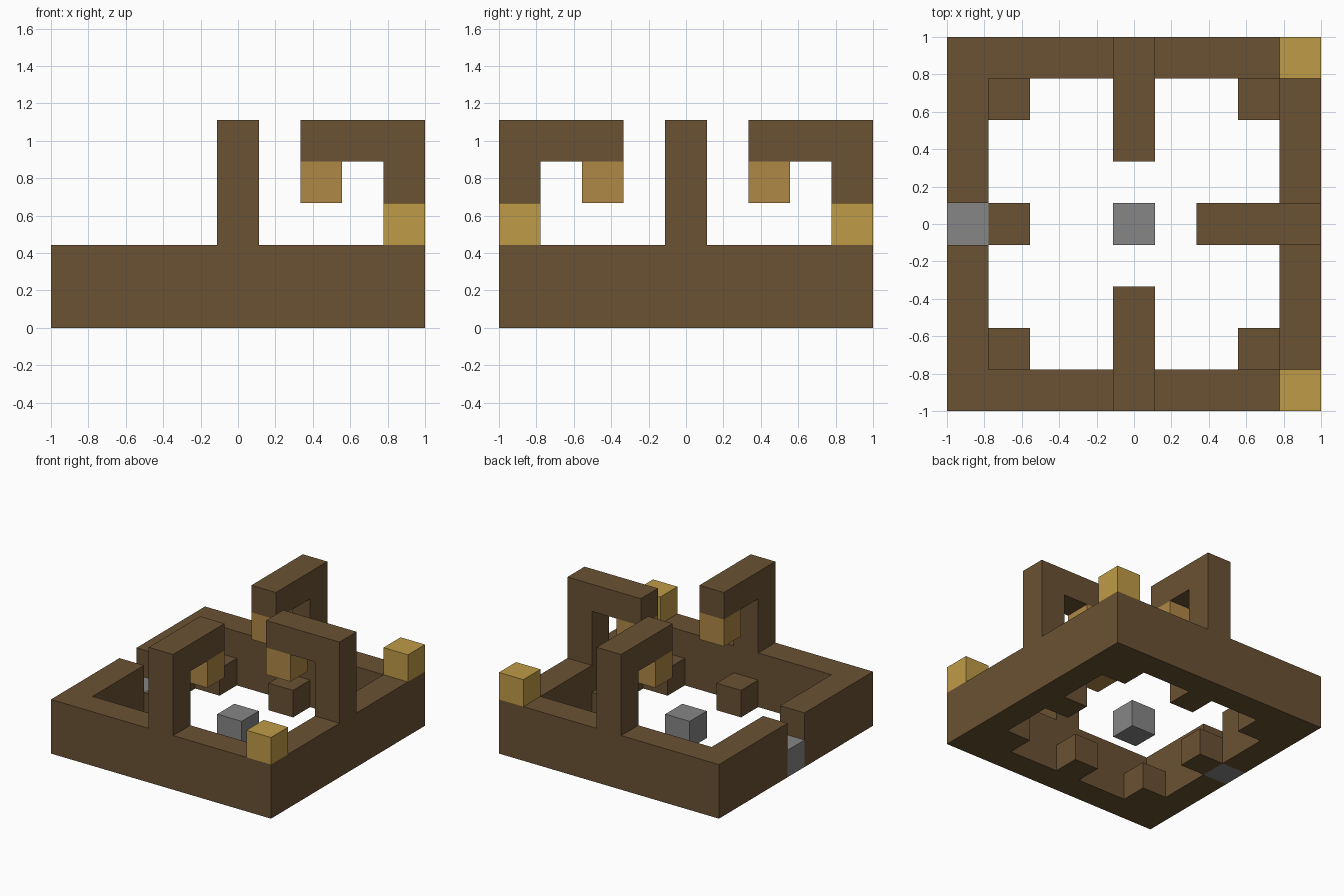
import bpy
import math
from mathutils import Matrix, Vector

if "Cube" in bpy.data.objects:
    bpy.data.objects.remove(bpy.data.objects["Cube"], do_unlink=True)

U = 2 / 9  # one block


def material(name, rgb):
    linear = [((c / 255 + 0.055) / 1.055) ** 2.4 for c in rgb]
    mat = bpy.data.materials.new(name)
    mat.use_nodes = True
    mat.diffuse_color = (*linear, 1)
    mat.node_tree.nodes["Principled BSDF"].inputs["Base Color"].default_value = (*linear, 1)
    return mat


wood = material("dark wood", (106, 82, 51))
gold = material("gold", (190, 155, 70))
amber = material("amber", (176, 136, 70))
stone = material("grey stone", (134, 134, 134))


def prism(name, outline, depth, mat, frame):
    """Extrude an outline, given in blocks, by depth along the frame's z axis."""
    n = len(outline)
    verts = [(x * U, y * U, z * U) for z in (0, depth) for x, y in outline]
    faces = [tuple(reversed(range(n))), tuple(range(n, 2 * n))]
    faces += [(i, (i + 1) % n, (i + 1) % n + n, i + n) for i in range(n)]
    mesh = bpy.data.meshes.new(name)
    mesh.from_pydata(verts, [], faces)
    mesh.transform(frame)
    mesh.materials.append(mat)
    obj = bpy.data.objects.new(name, mesh)
    bpy.context.collection.objects.link(obj)
    return obj


def block(name, x, y, layer, mat):
    """One cube on the block grid, centred at column x, y."""
    h = 0.5
    square = [(-h, -h), (h, -h), (h, h), (-h, h)]
    return prism(name, square, 1, mat, Matrix.Translation(Vector((x, y, layer)) * U))


def turn(angle):
    return Matrix.Rotation(math.radians(angle), 4, "Z")


# Low wall: closed ring below, notched open ring above the stone threshold
a, b, g = 4.5, 3.5, 0.5
open_ring = [(-a, -g), (-a, -a), (a, -a), (a, a), (-a, a), (-a, g),
             (-b, g), (-b, b), (b, b), (b, -b), (-b, -b), (-b, -g)]
prism("outer_wall", open_ring, 2, wood, Matrix.Identity(4))
block("threshold_stone", -4, 0, 0, stone)

# Hooked arms with hanging lamps on three sides
hook = [(b, 2), (a, 2), (a, 5), (1.5, 5), (1.5, 4), (b, 4)]
stand = Matrix.Translation((0, g * U, 0)) @ Matrix.Rotation(math.pi / 2, 4, "X")
for side, angle in (("left", 0), ("back", 90), ("front", -90)):
    prism(side + "_hook_arm", hook, 1, wood, turn(angle) @ stand)
    lamp = block(side + "_hanging_lamp", 2, 0, 3, amber)
    lamp.data.transform(turn(angle))

# Ring of small seats around the central stone
for x in (-3, 0, 3):
    for y in (-3, 0, 3):
        if x or y:
            block("seat_block", x, y, 0, wood)
block("centre_stone", 0, 0, 0, stone)

# Gold corner blocks on the wall
for side, y in (("front", -4), ("back", 4)):
    block(side + "_corner_block", 4, y, 2, gold)
